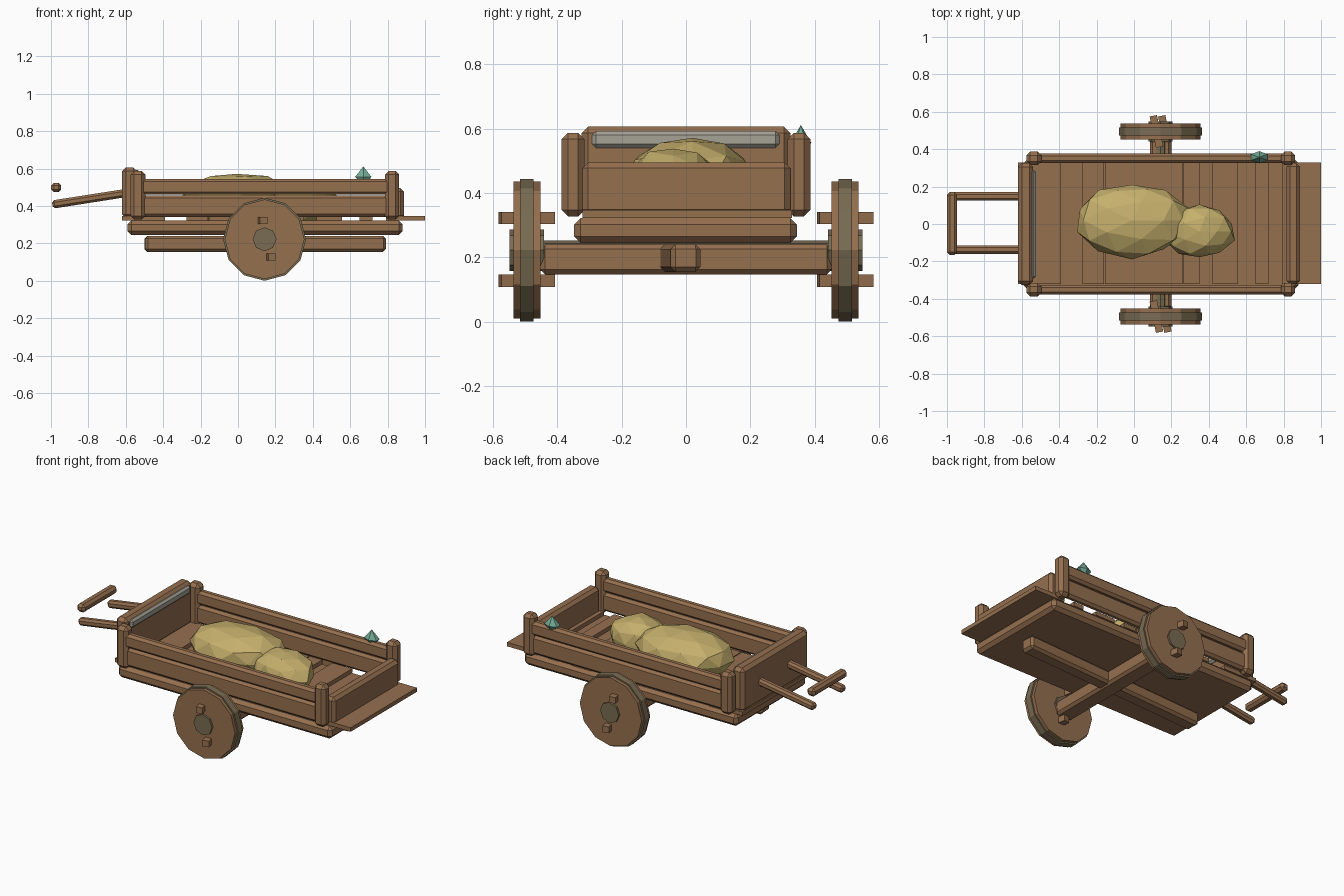
import bpy, bmesh, math, random
from mathutils import Vector, Matrix

cube = bpy.data.objects.get("Cube")
if cube:
    bpy.data.objects.remove(cube, do_unlink=True)
random.seed(4)


def material(name, rgb):
    m = bpy.data.materials.new(name)
    m.use_nodes = True
    color = (*rgb, 1)
    m.diffuse_color = color
    m.node_tree.nodes["Principled BSDF"].inputs["Base Color"].default_value = color
    return m


WOOD = material("wood brown", (0.30, 0.16, 0.078))
IRON = material("dull iron", (0.19, 0.15, 0.085))
STEEL = material("pale steel", (0.38, 0.36, 0.30))
HAY = material("straw yellow", (0.56, 0.43, 0.15))
TEAL = material("teal crystal", (0.17, 0.40, 0.30))


def finish(name, bm, mat):
    bmesh.ops.recalc_face_normals(bm, faces=bm.faces)
    mesh = bpy.data.meshes.new(name)
    bm.to_mesh(mesh)
    bm.free()
    mesh.materials.append(mat)
    obj = bpy.data.objects.new(name, mesh)
    bpy.context.collection.objects.link(obj)
    return obj


def box(name, xs, ys, zs, mat=WOOD, bevel=0.015, turn=None):
    """Chamfered box spanning three ranges, optionally rotated about its middle."""
    bm = bmesh.new()
    bmesh.ops.create_cube(bm, size=1)
    for v in bm.verts:
        v.co = Vector(v.co[i] * (r[1] - r[0]) for i, r in enumerate((xs, ys, zs)))
    if bevel:
        bmesh.ops.bevel(bm, geom=bm.edges[:], offset=bevel, segments=1, affect='EDGES')
    obj = finish(name, bm, mat)
    obj.location = [sum(r) / 2 for r in (xs, ys, zs)]
    if turn:
        obj.rotation_euler = turn
    return obj


def disc(name, center, radius, width, sides, mat):
    """Faceted cylinder lying along y."""
    bm = bmesh.new()
    bmesh.ops.create_cone(bm, cap_ends=True, segments=sides, radius1=radius,
                          radius2=radius, depth=width)
    bmesh.ops.rotate(bm, verts=bm.verts, matrix=Matrix.Rotation(math.pi / 2, 3, 'X'))
    obj = finish(name, bm, mat)
    obj.location = center
    return obj


def blob(name, center, radii, jitter):
    """Lumpy faceted heap."""
    bm = bmesh.new()
    bmesh.ops.create_icosphere(bm, subdivisions=2, radius=1)
    for v in bm.verts:
        v.co *= 1 + random.uniform(-jitter, jitter)
        v.co = Vector(c * r for c, r in zip(v.co, radii))
    obj = finish(name, bm, HAY)
    obj.location = center
    return obj


# Bed slab and cross planks
box("bed_base", (-0.59, 0.88), (-0.348, 0.345), (0.245, 0.322), bevel=0.02)
spans = [(-0.62, -0.39), (-0.275, -0.16), (-0.155, -0.05), (-0.05, 0.07), (0.07, 0.16),
         (0.16, 0.26), (0.265, 0.35), (0.42, 0.555), (0.65, 0.72), (0.79, 0.885), (0.885, 1.0)]
for i, span in enumerate(spans):
    box(f"floor_plank_{i + 1}", span, (-0.322, 0.33), (0.322, 0.347), bevel=0)

# Side boards and corner posts
for side, label in ((1, "left"), (-1, "right")):
    def across(a, b):
        return tuple(sorted((a * side, b * side)))
    box(f"{label}_upper_board", (-0.54, 0.83), across(0.325, 0.378), (0.46, 0.545))
    box(f"{label}_lower_board", (-0.54, 0.83), across(0.325, 0.372), (0.342, 0.457))
    for end, xs in (("head", (-0.575, -0.495)), ("tail", (0.785, 0.862))):
        box(f"{label}_{end}_post", xs, across(0.315, 0.387), (0.327, 0.587), bevel=0.02)

# End boards with a steel strip on the tall one
box("headboard", (-0.62, -0.54), (-0.325, 0.325), (0.335, 0.606), bevel=0.02)
box("headboard_strip", (-0.555, -0.525), (-0.292, 0.29), (0.54, 0.592), STEEL, 0.012)
box("tailboard", (0.815, 0.887), (-0.322, 0.325), (0.33, 0.495), bevel=0.018)

# Pull handles
for y, label in ((0.148, "left"), (-0.137, "right")):
    box(f"{label}_handle", (-0.995, -0.575), (y - 0.023, y + 0.023), (0.418, 0.462),
        bevel=0.012, turn=(0, -0.155, 0))
box("handle_crossbar", (-1.0, -0.945), (-0.165, 0.17), (0.474, 0.524))

# Undercarriage
box("long_beam", (-0.5, 0.79), (-0.083, 0.01), (0.155, 0.24), turn=(0, 0, 0.055))
box("axle_beam", (0.085, 0.2), (-0.453, 0.453), (0.147, 0.24))
disc("axle_rod", (0.142, 0, 0.222), 0.03, 0.96, 8, IRON)

# Wheels with iron tyre, hub and pegs
for side, label in ((1, "left"), (-1, "right")):
    center = (0.142, side * 0.495, 0.222)
    disc(f"{label}_wheel", center, 0.213, 0.084, 12, WOOD)
    disc(f"{label}_tyre", center, 0.222, 0.042, 12, IRON)
    disc(f"{label}_hub", center, 0.064, 0.108, 8, IRON)
    ys = tuple(sorted((side * 0.41, side * 0.58)))
    for spot, x, z in (("upper", 0.12, 0.322), ("lower", 0.165, 0.127)):
        box(f"{label}_{spot}_peg", (x - 0.02, x + 0.02), ys, (z - 0.019, z + 0.019),
            bevel=0, turn=(0, 0, 0.2))

# Load
blob("large_hay_heap", (-0.01, 0.02, 0.44), (0.305, 0.2, 0.135), 0.06)
blob("small_hay_heap", (0.35, -0.04, 0.42), (0.19, 0.145, 0.12), 0.06)

# Crystal on the side board
bm = bmesh.new()
rise = 0.055
bmesh.ops.create_cone(bm, segments=6, radius1=0.05, radius2=0, depth=rise,
                      matrix=Matrix.Translation((0, 0, rise / 2)))
bmesh.ops.create_cone(bm, segments=6, radius1=0, radius2=0.05, depth=rise,
                      matrix=Matrix.Translation((0, 0, -rise / 2)))
bmesh.ops.remove_doubles(bm, verts=bm.verts, dist=0.001)
bmesh.ops.scale(bm, vec=(1, 0.65, 1), verts=bm.verts)
crystal = finish("crystal", bm, TEAL)
crystal.location = (0.67, 0.357, 0.556)
